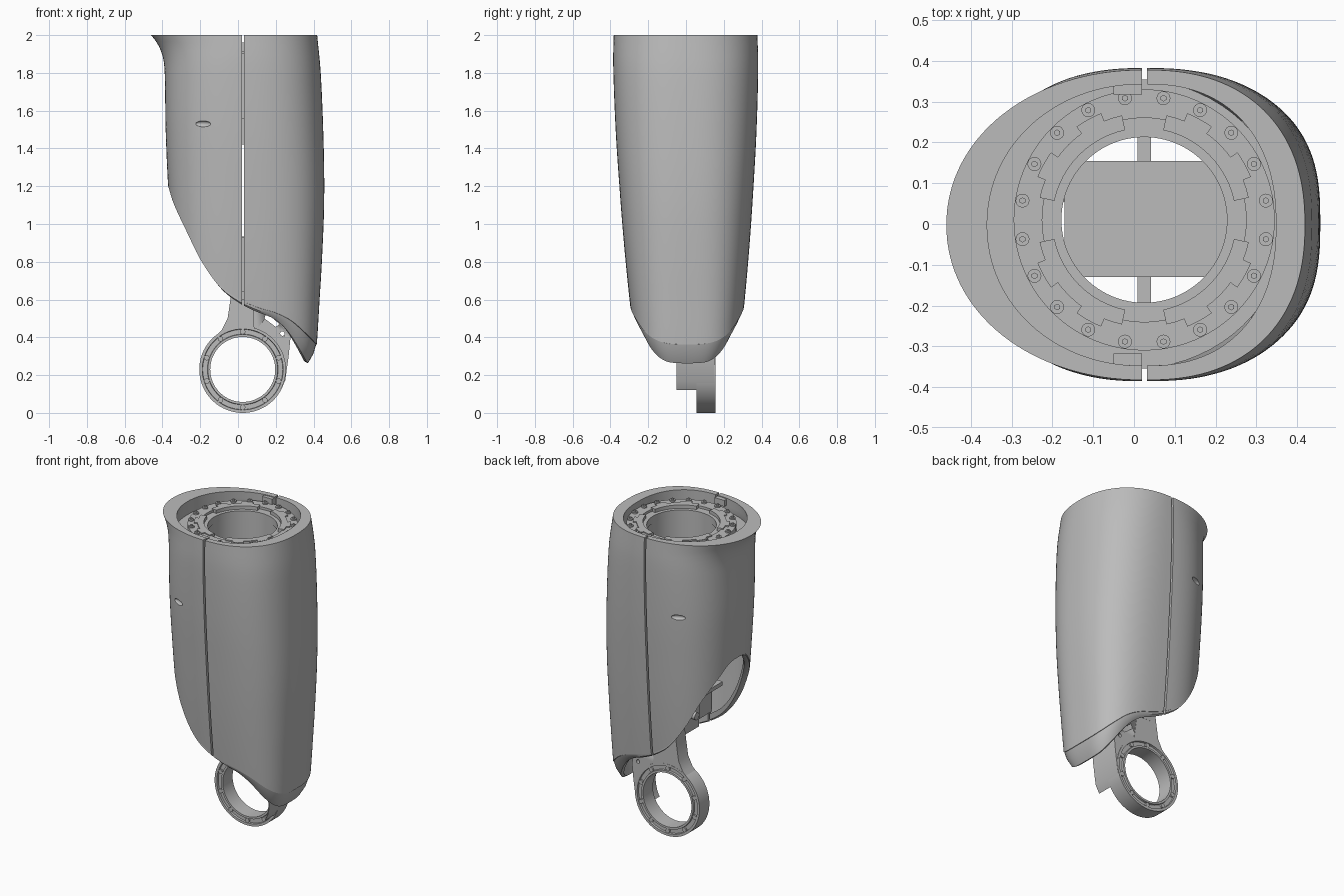
import bpy, bmesh
from math import sin, cos, pi, radians
from mathutils import Matrix, Vector

cube = bpy.data.objects.get("Cube")
if cube:
    bpy.data.objects.remove(cube, do_unlink=True)

grey = bpy.data.materials.new("plain grey")
grey.use_nodes = True
grey.diffuse_color = (0.5, 0.5, 0.5, 1)
grey.node_tree.nodes["Principled BSDF"].inputs["Base Color"].default_value = (0.5, 0.5, 0.5, 1)

CX = 0.026            # seam position
JOINT = (0.025, 0.23)  # lower joint centre in x, z


def finish(name, bm, angle=35):
    bmesh.ops.remove_doubles(bm, verts=bm.verts, dist=1e-5)
    bmesh.ops.recalc_face_normals(bm, faces=bm.faces)
    me = bpy.data.meshes.new(name)
    bm.to_mesh(me)
    bm.free()
    ob = bpy.data.objects.new(name, me)
    bpy.context.collection.objects.link(ob)
    me.materials.append(grey)
    bpy.ops.object.select_all(action='DESELECT')
    ob.select_set(True)
    bpy.context.view_layer.objects.active = ob
    bpy.ops.object.shade_smooth_by_angle(angle=radians(angle))
    return ob


def curve(pts, t):
    """Smooth interpolation through (t, value) points."""
    if t <= pts[0][0]:
        return pts[0][1]
    for i in range(len(pts) - 1):
        (a, va), (b, vb) = pts[i], pts[i + 1]
        if t <= b:
            p, q = pts[max(i - 1, 0)], pts[min(i + 2, len(pts) - 1)]
            m0, m1 = (vb - p[1]) / (b - p[0]), (q[1] - va) / (q[0] - a)
            s, d = (t - a) / (b - a), b - a
            return (va * (2 * s**3 - 3 * s**2 + 1) + m0 * d * (s**3 - 2 * s**2 + s)
                    + vb * (3 * s**2 - 2 * s**3) + m1 * d * (s**3 - s**2))
    return pts[-1][1]


def strip(bm, rows):
    """Quads between closed rows of points."""
    vs = [[bm.verts.new(p) for p in r] for r in rows]
    for r, s in zip(vs, vs[1:]):
        for i in range(len(r)):
            j = (i + 1) % len(r)
            bm.faces.new((r[i], r[j], s[j], s[i]))
    return vs


def lathe(name, profile, centre, axis='Z', n=96):
    bm = bmesh.new()
    rows = []
    for i in range(n + 1):
        c, s = cos(2 * pi * i / n), sin(2 * pi * i / n)
        rows.append([(centre[0] + r * c, centre[1] + r * s, h) if axis == 'Z'
                     else (centre[0] + r * c, h, centre[1] + r * s) for r, h in profile])
    strip(bm, rows)
    return finish(name, bm)


def add_cyl(bm, loc, r, depth, turn=None, n=16):
    """Upright cylinder, or turned a quarter about the given axis."""
    m = Matrix.Translation(loc)
    if turn:
        m = m @ Matrix.Rotation(pi / 2, 4, turn)
    bmesh.ops.create_cone(bm, cap_ends=True, segments=n, radius1=r, radius2=r, depth=depth, matrix=m)


def add_box(bm, x, y, z):
    m = Matrix.Translation(((x[0] + x[1]) / 2, (y[0] + y[1]) / 2, (z[0] + z[1]) / 2))
    bmesh.ops.create_cube(bm, size=1, matrix=m @ Matrix.Diagonal((x[1] - x[0], y[1] - y[0], z[1] - z[0], 1)))


def add_prism(bm, outline, y0, y1):
    f = bm.faces.new([bm.verts.new((x, y0, z)) for x, z in outline])
    ext = bmesh.ops.extrude_face_region(bm, geom=[f], use_keep_orig=True)
    for v in ext["geom"]:
        if isinstance(v, bmesh.types.BMVert):
            v.co.y = y1


def cut(ob, cutter):
    cutter.hide_render = True
    mod = ob.modifiers.new("cut", 'BOOLEAN')
    mod.object, mod.operation, mod.solver = cutter, 'DIFFERENCE', 'EXACT'
    bpy.context.view_layer.objects.active = ob
    bpy.ops.object.modifier_apply(modifier=mod.name)
    bpy.data.objects.remove(cutter, do_unlink=True)


# Shell outline against height: reach to each side of the seam, half depth, squareness
NEG = [(.3, .336), (.8, .371), (1.2, .396), (1.5, .409), (1.8, .414), (1.88, .423), (1.95, .449), (2, .486)]
POS = [(.3, .385), (.37, .392), (.6, .406), (.8, .418), (1.1, .43), (1.4, .428), (1.8, .412), (2, .393)]
DEPTH = [(.3, .272), (.6, .305), (.9, .333), (1.2, .355), (1.5, .373), (1.85, .384), (2, .38)]
NEG_POWER = [(.6, 2.5), (1.2, 2.45), (1.8, 2.35), (2, 2.05)]
POS_POWER = [(.3, 3.2), (.8, 2.85), (1.4, 2.65), (1.8, 2.5), (2, 2.3)]
# Lower edge height and rim drop against x
HEM = [(-.4, 1.27), (-.37, 1.2), (-.345, 1.12), (-.27, .96), (-.2, .82), (-.1, .68), (0, .605),
       (.1, .56), (.2, .53), (.28, .49), (.35, .43), (.42, .36)]
DROP = [(-.4, .012), (-.1, .016), (0, .02), (.2, .03), (.3, .055), (.41, .1)]


def shell_point(side, ang, z, inner=False):
    a = curve(POS if side > 0 else NEG, z)
    b = curve(DEPTH, z)
    if inner:
        a, b = min(a - .025, .386 if side < 0 else .41), b - .025
        if z > 1.88:
            b = .345
            a = .322 if side > 0 else a
    k = 2 / curve(POS_POWER if side > 0 else NEG_POWER, z)
    c, s = max(cos(ang), 0), sin(ang)
    y = b * abs(s) ** k * (1 if s > 0 else -1) + .006 * (1.6 - z)
    return Vector((CX + side * (.006 + (a - .006) * c ** k), y, z))


def hem_point(side, ang):
    lo, hi = .3, 1.5
    for _ in range(30):
        z = (lo + hi) / 2
        if z < curve(HEM, shell_point(side, ang, z).x):
            lo = z
        else:
            hi = z
    return shell_point(side, ang, hi)


# Two shell halves with a rim around the lower opening
ANGLES = [pi * (i / 64 - .5) for i in range(65)]
ROWS = 28
for side, label in ((-1, "right"), (1, "left")):
    bm, rim = bmesh.new(), bmesh.new()
    rows, rim_rows = [], []
    for ang in ANGLES:
        p = hem_point(side, ang)
        zs = [2 - (2 - p.z) * i / ROWS for i in range(ROWS + 1)]
        outer = [shell_point(side, ang, z) for z in zs]
        inside = [shell_point(side, ang, z, True) for z in reversed(zs)]
        rows.append(outer + inside)
        q = Vector((p.x, p.y, p.z - .004))
        k = .96 - .08 * max(p.x, 0) / .41

        def inset(f, z):
            return Vector((CX + (p.x - CX) * f, p.y * f, z))
        low = inset(k, p.z - curve(DROP, p.x))
        mid = q.lerp(low, .5) + Vector((p.x - CX, p.y, 0)) * .012
        seat = inset(.985, p.z + .002)
        rim_rows.append([seat, q.lerp(seat, .6), mid, low, inset(k * .95, low.z + .01), inset(.9, p.z + .03)])
    for b, r in ((bm, rows), (rim, rim_rows)):
        vs = strip(b, r)
        b.faces.new(vs[0])
        b.faces.new(vs[-1])
    shell = finish(label + "_shell", bm)
    finish(label + "_lower_rim", rim)
    if side < 0:  # small oval recesses front and back
        for s in (-1, 1):
            cb = bmesh.new()
            m = Matrix.Translation((-.185, s * .343, 1.53)) @ Matrix.Rotation(s * radians(23), 4, 'Z')
            bmesh.ops.create_uvsphere(cb, u_segments=32, v_segments=16, radius=1,
                                      matrix=m @ Matrix.Diagonal((.044, .016, .016, 1)))
            cut(shell, finish("recess_cutter", cb))
        shell.modifiers.new("even shading", 'WEIGHTED_NORMAL').keep_sharp = True

# Hollow drive housing and the mounting rings at the top
HUB = (.025, .01)
lathe("drive_housing", [(.207, 1.42), (.29, 1.42), (.29, 1.93), (.207, 1.93)], HUB)
lathe("mounting_ring", [(.25, 1.9), (.32, 1.9), (.32, 1.96), (.25, 1.96)], HUB)
lathe("inner_flange", [(.203, 1.9), (.255, 1.9), (.255, 1.945), (.203, 1.945)], HUB)
bm = bmesh.new()
rows = [[(x * cos(t), y * sin(t), z) for x, y, z in
         ((.27, .27, 1.9), (.375, .355, 1.9), (.375, .355, 1.915), (.27, .27, 1.915))]
        for t in [2 * pi * i / 72 for i in range(73)]]
strip(bm, rows)
finish("ring_shelf", bm)

# Stepped clamp plates on the flange
bm = bmesh.new()
for q in range(4):
    for start, end, r0, r1 in ((12, 78, .225, .262), (22, 36, .255, .282), (54, 68, .255, .282)):
        arc_angles = [radians(q * 90 + start + (end - start) * i / 12) for i in range(13)]
        rows = [[(HUB[0] + r * cos(t), HUB[1] + r * sin(t), z) for r, z in
                 ((r0, 1.93), (r1, 1.93), (r1, 1.967), (r0, 1.967))] for t in arc_angles]
        vs = strip(bm, rows)
        bm.faces.new(vs[0])
        bm.faces.new(vs[-1])
finish("clamp_plates", bm)

bm = bmesh.new()
for i in range(20):
    t = 2 * pi * (i + .5) / 20
    x, y = HUB[0] + .302 * cos(t), HUB[1] + .302 * sin(t)
    add_cyl(bm, (x, y, 1.962), .017, .012)
    add_cyl(bm, (x, y, 1.97), .008, .012, n=6)
finish("ring_bolts", bm)

# Clips bridging the seam behind the shell
bm = bmesh.new()
for s in (-1, 1):
    for x, y, z in (((-.05, .02), (.318, .35), (1.955, 1.995)), ((-.01, .06), (.3, .335), (1.42, 1.56)),
                    ((.008, .042), (.12, .27), (.64, .93))):
        add_box(bm, x, sorted((s * y[0], s * y[1])), z)
finish("seam_clips", bm)

# Core frame inside the shell: floor plate on a narrow post
bm = bmesh.new()
add_prism(bm, [(.0, .6), (-.01, .75), (-.04, .9), (-.17, .91), (-.17, .935), (.25, .935), (.25, .9),
               (.2, .66), (.1, .6)], -.13, .155)
finish("core_frame", bm)
bm = bmesh.new()
add_cyl(bm, (-.06, .06, .77), .024, .12, 'Y', 24)
finish("side_stub", bm)

# Lower joint ring with grooved faces and bolt bosses
lathe("joint_ring", [(.172, .055), (.185, .055), (.187, .067), (.212, .067), (.214, .055), (.23, .055),
                     (.23, .155), (.214, .155), (.212, .143), (.187, .143), (.185, .155), (.172, .155)],
      JOINT, 'Y')
bm = bmesh.new()
for i in range(10):
    t = 2 * pi * (i + .5) / 10
    add_cyl(bm, (JOINT[0] + .2 * cos(t), .105, JOINT[1] + .2 * sin(t)), .014, .096, 'X')
finish("joint_bosses", bm)


def arc(r, a0, a1, n=20):
    return [(JOINT[0] + r * cos(radians(a0 + (a1 - a0) * i / n)),
             JOINT[1] + r * sin(radians(a0 + (a1 - a0) * i / n))) for i in range(n + 1)]


# Neck joining the ring to the frame
bm = bmesh.new()
add_prism(bm, [(-.135, .39), (-.085, .44), (-.055, .5), (-.04, .6), (-.03, .68), (.1, .68), (.11, .57), (.13, .43)]
          + arc(.216, 62, 135), .056, .154)
finish("joint_neck", bm)

# Side guard wrapping the ring, with lightening holes
bm = bmesh.new()
add_prism(bm, [(.25, .17), (.268, .3), (.278, .4), (.265, .46), (.2, .55), (.08, .62)]
          + arc(.226, 75, -29), -.05, .152)
guard = finish("side_guard", bm)
bm = bmesh.new()
add_prism(bm, [(.14, .5), (.2, .455), (.22, .47), (.15, .53)], -.2, .3)
cut(guard, finish("window_cutter", bm))
bm = bmesh.new()
add_cyl(bm, (.235, .05, .42), .012, .6, 'X')
cut(guard, finish("hole_cutter", bm))
